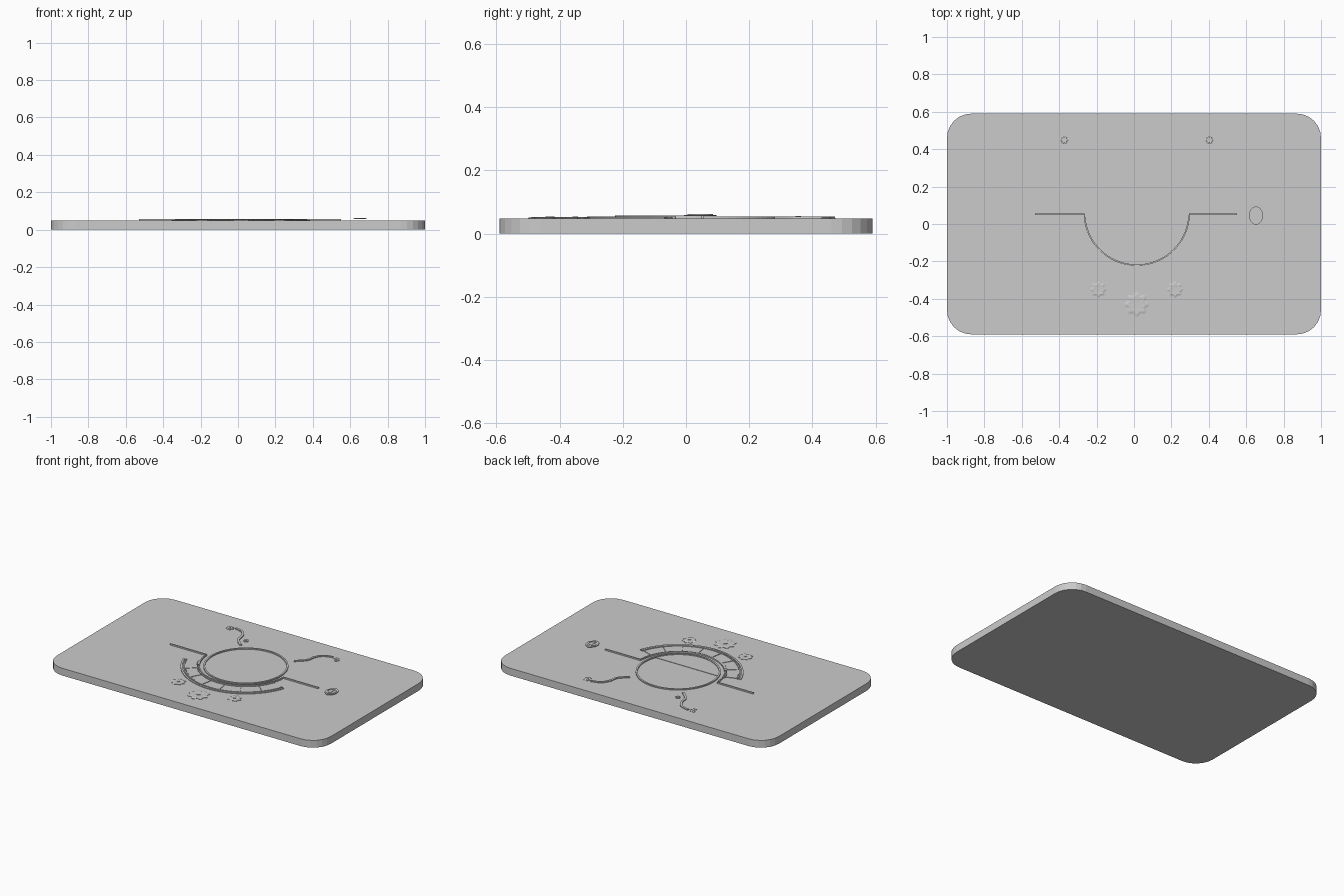
import bpy, bmesh
from math import sin, cos, pi, radians
from mathutils import Vector

if "Cube" in bpy.data.objects:
    bpy.data.objects.remove(bpy.data.objects["Cube"])

TOP = 0.048          # upper face of the slab
CX, CY = 0.015, 0.06  # centre of the dial


def finish(name, bm):
    bmesh.ops.recalc_face_normals(bm, faces=bm.faces)
    me = bpy.data.meshes.new(name)
    bm.to_mesh(me)
    bm.free()
    ob = bpy.data.objects.new(name, me)
    bpy.context.collection.objects.link(ob)
    return ob


def arc(cx, cy, r, a0, a1, n):
    return [(cx + r * cos(radians(a0 + (a1 - a0) * i / n)),
             cy + r * sin(radians(a0 + (a1 - a0) * i / n))) for i in range(n + 1)]


def prism(name, pts, z0, z1):
    bm = bmesh.new()
    lo = [bm.verts.new((x, y, z0)) for x, y in pts]
    hi = [bm.verts.new((x, y, z1)) for x, y in pts]
    bm.faces.new(lo)
    bm.faces.new(hi)
    for i in range(len(pts)):
        j = (i + 1) % len(pts)
        bm.faces.new((lo[i], lo[j], hi[j], hi[i]))
    return finish(name, bm)


def ribbon(name, pts, width, z0, z1, closed=False):
    """Rectangular strip that follows a flat path."""
    bm = bmesh.new()
    p = [Vector(q) for q in pts]
    n = len(p)
    rows = []
    for i in range(n):
        a = p[i - 1] if (closed or i) else p[i]
        b = p[(i + 1) % n] if (closed or i < n - 1) else p[i]
        t = (b - a).normalized()
        s = Vector((-t.y, t.x)) * width / 2
        rows.append([bm.verts.new((*(p[i] + s * k), z))
                     for k, z in ((-1, z0), (1, z0), (1, z1), (-1, z1))])
    for i in range(n if closed else n - 1):
        r, q = rows[i], rows[(i + 1) % n]
        for k in range(4):
            bm.faces.new((r[k], r[(k + 1) % 4], q[(k + 1) % 4], q[k]))
    if not closed:
        bm.faces.new(rows[0])
        bm.faces.new(rows[-1])
    return finish(name, bm)


def smooth_path(pts, steps=6):
    """Catmull-Rom curve through the given points."""
    p = [Vector(q) for q in [pts[0]] + pts + [pts[-1]]]
    out = []
    for i in range(1, len(p) - 2):
        a, b, c, d = p[i - 1:i + 3]
        for k in range(steps):
            t = k / steps
            out.append(0.5 * (2 * b + (c - a) * t + (2 * a - 5 * b + 4 * c - d) * t * t
                              + (3 * b - a - 3 * c + d) * t ** 3))
    return out + [p[-1]]


def flower(name, x, y, r, petals=8, h=0.007):
    """Low scalloped rosette with a raised centre."""
    bm = bmesh.new()
    n = petals * 6
    rings = []
    for f, z in ((1, TOP - 0.002), (1, TOP + h * 0.3), (0.75, TOP + h * 0.75), (0.3, TOP + h * 0.6)):
        rings.append([])
        for i in range(n):
            a = 2 * pi * i / n + pi / petals
            q = r * f * (0.88 + 0.12 * cos(petals * a))
            rings[-1].append(bm.verts.new((x + q * cos(a), y + q * sin(a), z)))
    for lo, hi in zip(rings, rings[1:]):
        for i in range(n):
            j = (i + 1) % n
            bm.faces.new((lo[i], lo[j], hi[j], hi[i]))
    bm.faces.new(rings[0])
    bm.faces.new(rings[-1])
    finish(name, bm)
    prism(name + "_centre", arc(x, y, r * 0.2, 0, 330, 11), TOP, TOP + h)


def lens(x, y, w, h, n=10):
    """Pointed oval, tips on the y axis."""
    r = (h * h + w * w) / (2 * w)
    right = []
    for i in range(n):
        v = -h + 2 * h * i / n
        right.append((x + (r * r - v * v) ** 0.5 - (r - w), y + v))
    return right + [(2 * x - u, 2 * y - v) for u, v in right]


# Slab with rounded corners
corners = []
for sx, sy, a in ((1, 1, 0), (-1, 1, 90), (-1, -1, 180), (1, -1, 270)):
    corners += arc(sx * 0.87, sy * 0.46, 0.13, a, a + 90, 6)
prism("slab", corners, 0, TOP)

# Dial ring and lower half panel
ribbon("dial_ring", arc(CX, CY, 0.249, 0, 354.375, 63), 0.011, TOP - 0.001, 0.055, True)
prism("dial_lower_panel", arc(CX, CY, 0.245, 201.5, 338.5, 36), TOP - 0.001, 0.0505)

# Horizon line dipping under the dial
horizon = [(-0.53, 0.053)] + arc(CX, CY, 0.28, 181.5, 358.5, 36) + [(0.55, 0.053)]
ribbon("horizon_line", horizon, 0.008, TOP - 0.001, 0.057)

# Curved track of seven wedge cells and its outer rails
for i in range(7):
    a = 200 + 20 * i
    wedge = arc(CX, CY, 0.362, a + 0.5, a + 19.5, 2) + arc(CX, CY, 0.295, a + 19.5, a + 0.5, 2)
    prism(f"track_cell_{i + 1}", wedge, TOP - 0.001, 0.0515)
for name, r, w, z in (("track_inner_rail", 0.289, 0.007, 0.054),
                      ("track_middle_rail", 0.369, 0.008, 0.054),
                      ("track_outer_rail", 0.385, 0.012, 0.052)):
    ribbon(name, arc(CX, CY, r, 199, 341, 24), w, TOP - 0.001, z)

# Tendrils with end buds, mirrored about the dial
tendril = smooth_path([(-0.355, 0.405), (-0.295, 0.385), (-0.262, 0.335),
                       (-0.25, 0.28), (-0.195, 0.225)])
for s, side in ((1, "left"), (-1, "right")):
    ribbon("tendril_" + side, [(CX + s * u, CY + v) for u, v in tendril],
           0.014, TOP - 0.001, 0.054)
    flower("bud_" + side, CX + s * 0.388, 0.45, 0.026, 6, 0.006)
    flower("small_flower_" + side, CX + s * 0.205, -0.35, 0.045)
flower("large_flower", CX, -0.43, 0.069)

# Small stud beside the left tendril
prism("stud", arc(-0.19, 0.355, 0.016, 0, 345, 23), TOP - 0.001, 0.053)
prism("stud_cap", arc(-0.19, 0.355, 0.009, 0, 345, 23), 0.053, 0.056)

# Pointed oval ornament hovering above the right side
GX, GY = 0.652, 0.045
prism("ornament_plate", lens(GX, GY, 0.038, 0.052), 0.0565, 0.0595)
ribbon("ornament_rim", lens(GX, GY, 0.026, 0.038), 0.006, 0.0585, 0.062, True)
waist = [(-0.01, -0.022), (0.01, -0.022), (0.004, 0), (0.01, 0.022), (-0.01, 0.022), (-0.004, 0)]
prism("ornament_waist", [(GX + u, GY + v) for u, v in waist], 0.0585, 0.062)
